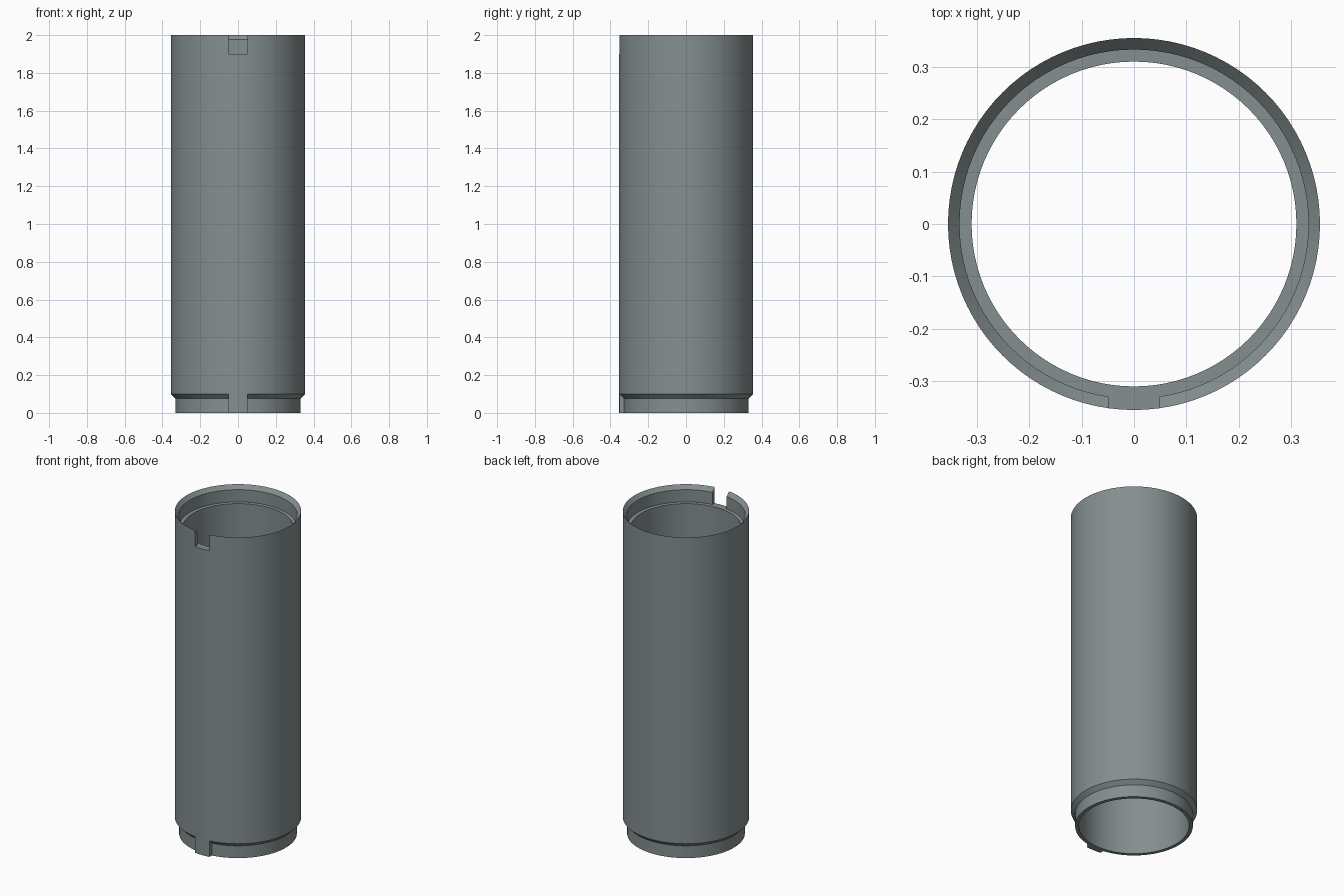
import bpy, bmesh, math

if "Cube" in bpy.data.objects:
    bpy.data.objects.remove(bpy.data.objects["Cube"])

SEG = 96
R_OUT, R_SPIGOT, R_BORE, R_SOCKET = 0.355, 0.331, 0.31, 0.333
KEY_HALF, LIP, BEVEL = 0.049, 0.1, 0.024

steel = bpy.data.materials.new("steel grey")
steel.diffuse_color = (0.235, 0.275, 0.28, 1)
steel.use_nodes = True
steel.node_tree.nodes["Principled BSDF"].inputs["Base Color"].default_value = steel.diffuse_color


def add_object(name, bm):
    bmesh.ops.recalc_face_normals(bm, faces=bm.faces)
    mesh = bpy.data.meshes.new(name)
    bm.to_mesh(mesh)
    bm.free()
    mesh.materials.append(steel)
    obj = bpy.data.objects.new(name, mesh)
    bpy.context.collection.objects.link(obj)
    return obj


def activate(obj):
    bpy.ops.object.select_all(action='DESELECT')
    obj.select_set(True)
    bpy.context.view_layer.objects.active = obj


def lathe(name, profile):
    # closed (radius, z) profile revolved about z
    bm = bmesh.new()
    rings = []
    for i in range(SEG):
        a = 2 * math.pi * i / SEG
        rings.append([bm.verts.new((r * math.cos(a), r * math.sin(a), z)) for r, z in profile])
    n = len(profile)
    for i in range(SEG):
        p, q = rings[i], rings[(i + 1) % SEG]
        for j in range(n):
            k = (j + 1) % n
            bm.faces.new((p[j], q[j], q[k], p[k]))
    return add_object(name, bm)


def prism(name, outline, z0, z1):
    bm = bmesh.new()
    low = [bm.verts.new((x, y, z0)) for x, y in outline]
    high = [bm.verts.new((x, y, z1)) for x, y in outline]
    bm.faces.new(low)
    bm.faces.new(high)
    for i in range(len(outline)):
        j = (i + 1) % len(outline)
        bm.faces.new((low[i], low[j], high[j], high[i]))
    return add_object(name, bm)


# tube wall: spigot at the bottom, stepped socket with a flared mouth at the top
tube = lathe("tube", [
    (R_BORE, 0), (R_SPIGOT, 0), (R_SPIGOT, LIP - BEVEL), (R_OUT, LIP),
    (R_OUT, 2), (R_SOCKET, 2 - BEVEL), (R_SOCKET, 2 - LIP), (R_BORE, 2 - LIP)])

# slot through the front of the socket rim
w = KEY_HALF
cutter = prism("slot_cutter", [(-w, -0.5), (w, -0.5), (w, -0.322), (-w, -0.322)], 2 - LIP, 2.1)
cutter.hide_render = True
cut = tube.modifiers.new("slot", 'BOOLEAN')
cut.operation, cut.solver, cut.object = 'DIFFERENCE', 'EXACT', cutter
activate(tube)
bpy.ops.object.modifier_apply(modifier="slot")
bpy.data.objects.remove(cutter)

# key on the front of the spigot, following the tube's outer curve
step = 2 * math.pi / SEG
edge = math.asin(w / R_OUT)
angles = [-edge] + [i * step for i in range(-2, 3)] + [edge]
outline = [(R_OUT * math.sin(a), -R_OUT * math.cos(a)) for a in angles]
inner_y = -math.sqrt(0.328 ** 2 - w ** 2)
outline += [(w, inner_y), (0, -0.328), (-w, inner_y)]
key = prism("key", outline, 0, LIP)

for obj in (tube, key):
    activate(obj)
    bpy.ops.object.shade_smooth_by_angle(angle=math.radians(30))
